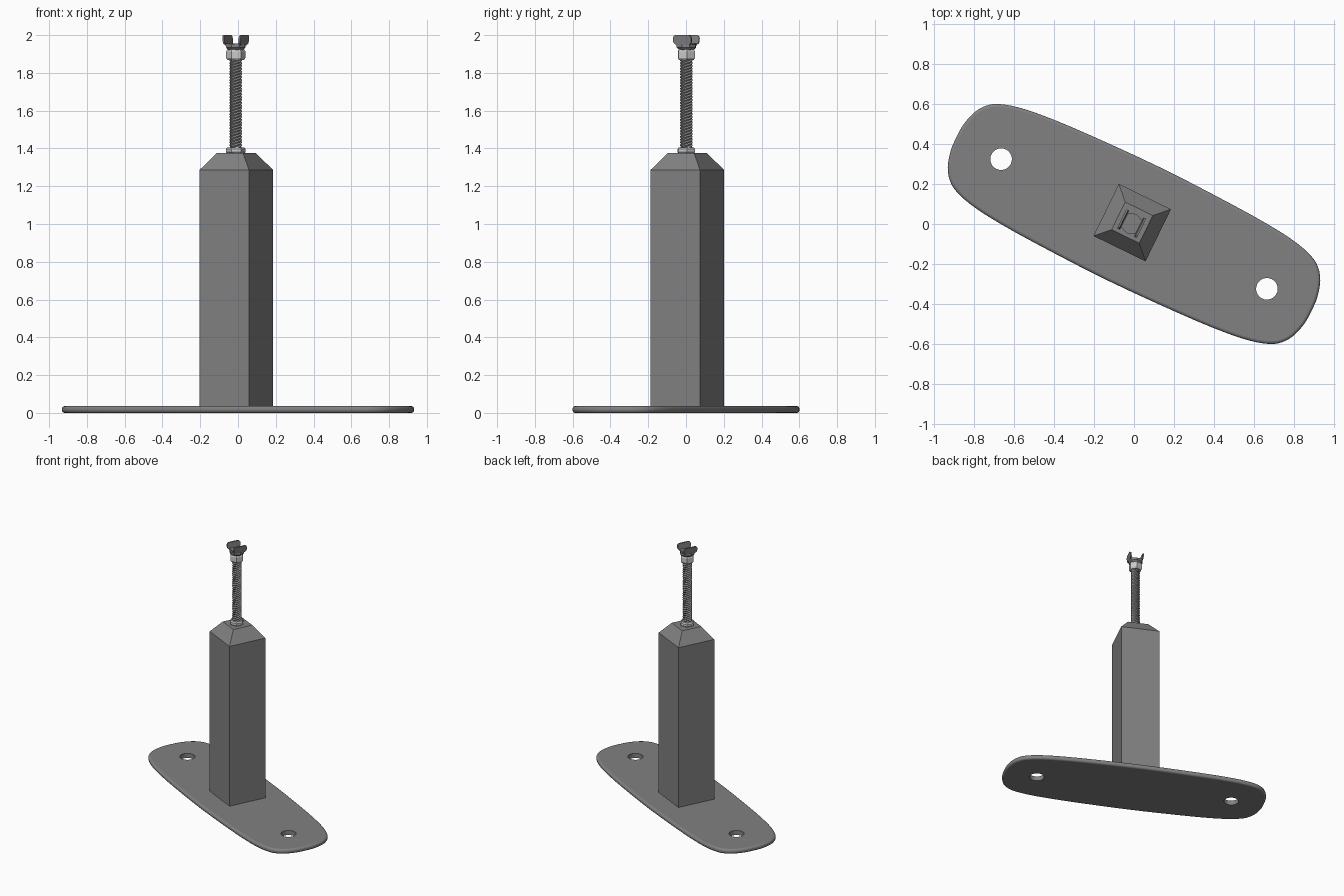
import bpy, bmesh, math
from mathutils import Vector

if "Cube" in bpy.data.objects:
    bpy.data.objects.remove(bpy.data.objects["Cube"])

TURN = math.radians(-26)
ROD = (-0.012, 0.002)


def paint(name, v):
    mat = bpy.data.materials.new(name)
    mat.diffuse_color = (v, v, v, 1)
    mat.use_nodes = True
    mat.node_tree.nodes["Principled BSDF"].inputs["Base Color"].default_value = mat.diffuse_color
    return mat


DARK = paint("dark_steel", 0.22)
ROD_GREY = paint("rod_steel", 0.3)
LIGHT = paint("nut_steel", 0.62)


def make(name, bm, mat, loc=(0, 0, 0), turn=TURN, smooth=None):
    bmesh.ops.recalc_face_normals(bm, faces=bm.faces)
    me = bpy.data.meshes.new(name)
    bm.to_mesh(me)
    bm.free()
    me.materials.append(mat)
    ob = bpy.data.objects.new(name, me)
    bpy.context.collection.objects.link(ob)
    ob.location = loc
    ob.rotation_euler.z = turn
    if smooth:
        bpy.ops.object.select_all(action='DESELECT')
        ob.select_set(True)
        bpy.context.view_layer.objects.active = ob
        bpy.ops.object.shade_smooth_by_angle(angle=math.radians(smooth))
    return ob


def prism(bm, pts, offset):
    """Extrude a closed outline of 3D points along an offset."""
    face = bm.faces.new([bm.verts.new(p) for p in pts])
    ext = bmesh.ops.extrude_face_region(bm, geom=[face])
    moved = [g for g in ext["geom"] if isinstance(g, bmesh.types.BMVert)]
    bmesh.ops.translate(bm, verts=moved, vec=offset)


def stack(name, rings, sides, mat, loc, turn=TURN, phase=0.0):
    """Closed faceted solid from (radius, z) rings."""
    bm = bmesh.new()
    loops = [[bm.verts.new((r * math.cos(phase + math.tau * i / sides),
                            r * math.sin(phase + math.tau * i / sides), z))
              for i in range(sides)] for r, z in rings]
    for a, b in zip(loops, loops[1:]):
        for i in range(sides):
            j = (i + 1) % sides
            bm.faces.new((a[i], a[j], b[j], b[i]))
    bm.faces.new(loops[0])
    bm.faces.new(loops[-1])
    return make(name, bm, mat, loc, turn)


# Base plate: one quarter of the outline, mirrored and smoothed by a spline
quarter = [(0.989, 0), (0.985, 0.075), (0.961, 0.156), (0.922, 0.21), (0.871, 0.243),
           (0.78, 0.27), (0.64, 0.289), (0.4, 0.303), (0, 0.312)]
half = quarter + [(-x, y) for x, y in quarter[-2::-1]]
ring = [Vector(p) for p in half + [(x, -y) for x, y in half[-2:0:-1]]]
outline = []
for i in range(len(ring)):
    p0, p1, p2, p3 = (ring[(i + k) % len(ring)] for k in (-1, 0, 1, 2))
    for t in (0, 1 / 3, 2 / 3):
        q = 0.5 * (2 * p1 + (p2 - p0) * t + (2 * p0 - 5 * p1 + 4 * p2 - p3) * t ** 2
                   + (3 * p1 - p0 - 3 * p2 + p3) * t ** 3)
        outline.append((q.x, q.y, 0))
bm = bmesh.new()
prism(bm, outline, (0, 0, 0.036))
plate = make("base_plate", bm, DARK, smooth=35)
bev = plate.modifiers.new("rounded_rim", 'BEVEL')
bev.width, bev.segments = 0.014, 3
bev.limit_method, bev.angle_limit = 'ANGLE', math.radians(50)

# Bolt holes
for side in (-1, 1):
    cutter = stack("hole_cutter", [(0.054, -0.1), (0.054, 0.1)], 32, DARK,
                   (side * 0.74 * math.cos(TURN), side * 0.74 * math.sin(TURN), 0))
    cutter.hide_render = True
    cutter.display_type = 'WIRE'
    cut = plate.modifiers.new("bolt_hole", 'BOOLEAN')
    cut.operation, cut.solver, cut.object = 'DIFFERENCE', 'EXACT', cutter

# Square post with tapered cap
R2 = math.sqrt(2)
stack("post", [(0.145 * R2, 0.03), (0.145 * R2, 1.287), (0.077 * R2, 1.376)], 4, DARK,
      (-0.009, 0.007, 0), phase=math.pi / 4)

# Threaded rod: solid core plus a fine four-start helical ridge
stack("rod_core", [(0.028, 1.36), (0.028, 1.93)], 16, ROD_GREY, (*ROD, 0))
LEAD, STARTS = 0.06, 4
bm = bmesh.new()
prof = [bm.verts.new((0.034 if i % 2 else 0.028, 0, LEAD * i / (2 * STARTS)))
        for i in range(2 * STARTS + 1)]
for a, b in zip(prof, prof[1:]):
    bm.edges.new((a, b))
thread = make("rod_thread", bm, ROD_GREY, (*ROD, 1.345))
screw = thread.modifiers.new("helix", 'SCREW')
screw.axis, screw.screw_offset, screw.iterations = 'Z', LEAD, 9
screw.steps = screw.render_steps = 20
screw.use_smooth_shade = False
screw.use_normal_calculate = True


# Hex nuts with chamfered corners
def nut(name, r, z0, z1):
    c = min(0.012, (z1 - z0) * 0.25)
    stack(name, [(r * 0.84, z0), (r, z0 + c), (r, z1 - c), (r * 0.84, z1)], 6, LIGHT,
          (*ROD, 0), turn=0.05)


nut("lower_nut", 0.052, 1.372, 1.406)
nut("upper_nut", 0.051, 1.867, 1.926)

# Saddle: collar, floor and two rounded, slightly flared flanges
stack("saddle_collar", [(0.04, 1.92), (0.054, 1.934), (0.054, 1.95)], 8, DARK, (*ROD, 0))
bm = bmesh.new()
prism(bm, [(-0.045, -0.04, 1.946), (0.045, -0.04, 1.946), (0.045, 0.04, 1.946), (-0.045, 0.04, 1.946)],
      (0, 0, 0.01))
for side in (-1, 1):
    pts = []
    for cy, cz, a0 in ((1, 1, 0), (-1, 1, 90), (-1, -1, 180), (1, -1, 270)):
        for k in range(5):
            a = math.radians(a0 + 22.5 * k)
            y = cy * 0.036 + 0.017 * math.cos(a)
            z = 1.975 + cz * 0.008 + 0.017 * math.sin(a)
            pts.append((side * (0.039 + 0.12 * (z - 1.95)), y, z))
    prism(bm, pts, (side * 0.01, 0, 0))
make("saddle", bm, DARK, (*ROD, 0))
